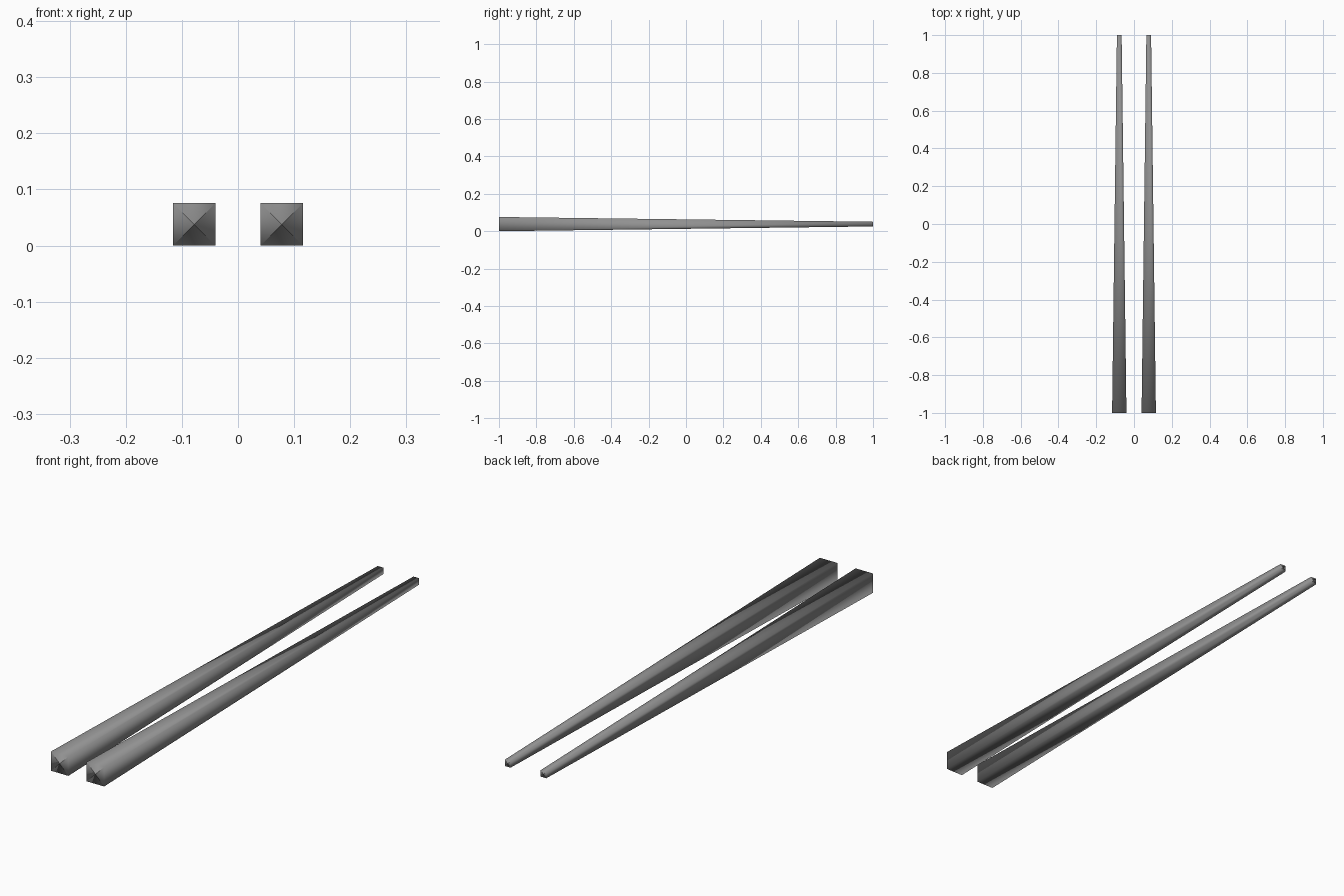
import bpy
from math import radians
from mathutils import Vector

cube = bpy.data.objects.get("Cube")
if cube:
    bpy.data.objects.remove(cube, do_unlink=True)

# One plain grey for both sticks
grey = bpy.data.materials.new("stick grey")
grey.use_nodes = True
colour = (0.28, 0.28, 0.28, 1.0)
grey.diffuse_color = colour
grey.node_tree.nodes["Principled BSDF"].inputs["Base Color"].default_value = colour

THICK, THIN, LENGTH = 0.076, 0.025, 2.0
SPACING = 0.078


def make_stick(name, x):
    """Square stick tapering to the back, with fanned ends and soft shading."""
    bpy.ops.mesh.primitive_cone_add(
        vertices=4, radius1=THICK / 2 ** 0.5, radius2=THIN / 2 ** 0.5,
        depth=LENGTH, end_fill_type='TRIFAN', rotation=(0, 0, radians(45)))
    bpy.ops.object.transform_apply(rotation=True)
    stick = bpy.context.object
    stick.name = name
    stick.rotation_euler = (radians(-90), 0, 0)
    bpy.ops.object.transform_apply(rotation=True)
    stick.location = (x, 0, THICK / 2)
    mesh = stick.data
    mesh.materials.append(grey)
    bpy.ops.object.shade_smooth()

    # Rounded shading: corners lean outwards, each end triangle keeps its own tilt
    normals = []
    for face in mesh.polygons:
        for index in face.vertices:
            co = mesh.vertices[index].co
            end = 1 if co.y > 0 else -1
            side = Vector((co.x, 0, co.z))
            if side.length < 0.001:
                side = Vector((face.center.x, 0, face.center.z))
            normals.append((side.normalized() + Vector((0, end * 0.6, 0))).normalized())
    mesh.normals_split_custom_set(normals)
    return stick


make_stick("left_stick", SPACING)
make_stick("right_stick", -SPACING)
